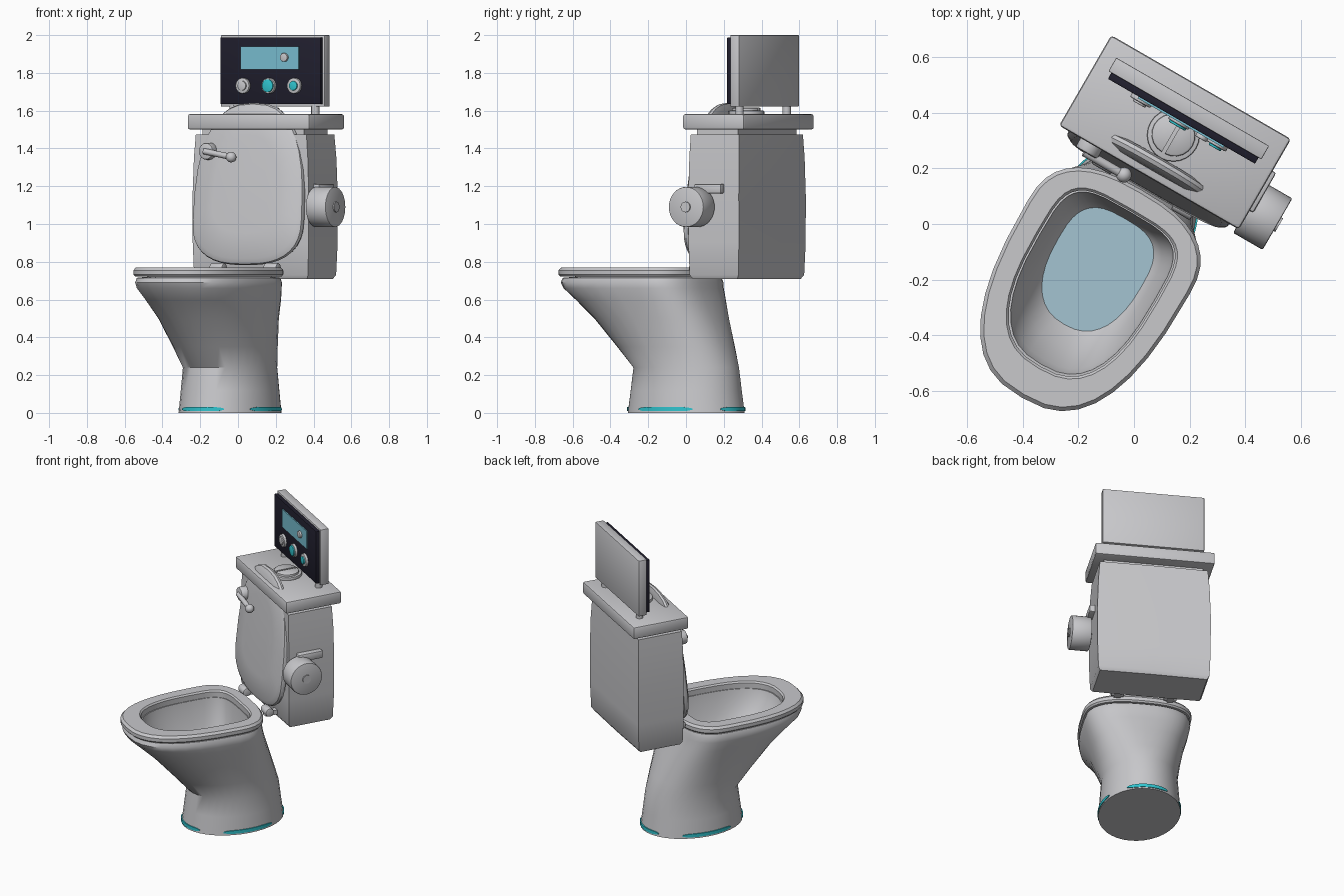
import bpy, bmesh, math
from mathutils import Matrix, Vector

if "Cube" in bpy.data.objects:
    bpy.data.objects.remove(bpy.data.objects["Cube"])

ROT = Matrix.Rotation(math.radians(-30), 4, 'Z')   # whole model is turned 30 degrees
U0 = -0.037                                        # symmetry axis in local x

def material(name, rgb):
    m = bpy.data.materials.new(name)
    m.diffuse_color = (*rgb, 1)
    m.use_nodes = True
    m.node_tree.nodes["Principled BSDF"].inputs["Base Color"].default_value = m.diffuse_color
    return m

WHITE = material("ceramic_grey", (0.58, 0.58, 0.60))
DARK = material("panel_black", (0.014, 0.013, 0.026))
TEAL = material("light_teal", (0.03, 0.56, 0.63))
BLUE = material("screen_blue", (0.19, 0.52, 0.64))
WATER = material("water_blue", (0.37, 0.55, 0.64))

def finish(name, bm, mat, angle=35, bevel=0, segs=2):
    bmesh.ops.recalc_face_normals(bm, faces=bm.faces[:])
    if bevel:
        edges = [e for e in bm.edges if e.calc_face_angle(0) > math.radians(30)]
        bmesh.ops.bevel(bm, geom=edges, offset=bevel, segments=segs, profile=0.5, affect='EDGES')
    me = bpy.data.meshes.new(name)
    bm.to_mesh(me)
    bm.free()
    me.transform(ROT)
    me.materials.append(mat)
    me.polygons.foreach_set("use_smooth", [True] * len(me.polygons))
    me.set_sharp_from_angle(angle=math.radians(angle))
    ob = bpy.data.objects.new(name, me)
    bpy.context.collection.objects.link(ob)
    return ob

def loft(name, rings, mat, loop=False, **kw):
    bm = bmesh.new()
    vs = [[bm.verts.new(p) for p in r] for r in rings]
    n = len(rings[0])
    pairs = list(zip(vs, vs[1:])) + ([(vs[-1], vs[0])] if loop else [])
    for a, b in pairs:
        for i in range(n):
            j = (i + 1) % n
            bm.faces.new((a[i], a[j], b[j], b[i]))
    if not loop:
        bm.faces.new(vs[0])
        if len(vs) > 1:
            bm.faces.new(vs[-1])
    return finish(name, bm, mat, **kw)

def box(name, u, v, z, mat, **kw):
    rings = [[(u[0], v[0], h), (u[1], v[0], h), (u[1], v[1], h), (u[0], v[1], h)] for h in z]
    return loft(name, rings, mat, **kw)

def cyl(name, p0, p1, r, mat, sides=24, **kw):
    p0, p1 = Vector(p0), Vector(p1)
    d = p1 - p0
    bm = bmesh.new()
    m = Matrix.Translation((p0 + p1) / 2) @ d.to_track_quat('Z', 'Y').to_matrix().to_4x4()
    bmesh.ops.create_cone(bm, cap_ends=True, segments=sides, radius1=r, radius2=r,
                          depth=d.length, matrix=m)
    return finish(name, bm, mat, **kw)

def ball(name, p, r, mat):
    bm = bmesh.new()
    bmesh.ops.create_uvsphere(bm, u_segments=16, v_segments=10, radius=r,
                              matrix=Matrix.Translation(p))
    return finish(name, bm, mat)

def egg(w, vf, vb, vc, nf=2.6, nb=2.6, z=0, n=36):
    """Egg outline: half width w, front vf, back vb, widest at vc."""
    pts = []
    for i in range(n):
        t = 2 * math.pi * i / n
        c, s = math.cos(t), math.sin(t)
        e = 2 / (nb if s > 0 else nf)
        length = vb - vc if s > 0 else vc - vf
        pts.append((U0 + w * math.copysign(abs(c) ** e, c),
                    vc + length * math.copysign(abs(s) ** e, s), z))
    return pts

# pedestal and bowl: outside going up, then inside going down
outer = [(0.252, -0.347, 0.307, -0.02, 2, 2, 0), (0.243, -0.33, 0.29, -0.02, 2, 2, 0.12),
         (0.234, -0.314, 0.274, -0.02, 2, 2, 0.24), (0.252, -0.41, 0.235, -0.05, 2.1, 2.2, 0.35),
         (0.283, -0.545, 0.18, -0.09, 2.2, 2.4, 0.5), (0.312, -0.65, 0.14, -0.11, 2.4, 2.6, 0.6),
         (0.326, -0.715, 0.12, -0.12, 2.6, 2.6, 0.66), (0.33, -0.732, 0.115, -0.12, 2.6, 2.6, 0.69),
         (0.322, -0.722, 0.107, -0.12, 2.6, 2.6, 0.715)]
inner = [(0.238, -0.605, 0.03, -0.2, 2.6, 4, 0.725), (0.228, -0.585, 0.025, -0.2, 2.6, 4, 0.66),
         (0.20, -0.51, 0.012, -0.19, 2.6, 3.4, 0.56), (0.172, -0.437, 0, -0.18, 2.4, 3, 0.48),
         (0.10, -0.33, -0.06, -0.18, 2.2, 2.4, 0.41)]
loft("bowl", [egg(*p) for p in outer + inner], WHITE, angle=40)
loft("water", [egg(0.174, -0.439, 0.002, -0.18, 2.4, 3, 0.483)], WATER)

# seat ring
seat = [(0.329, -0.734, 0.112, -0.12, 2.6, 2.6, 0.722), (0.337, -0.744, 0.12, -0.12, 2.6, 2.6, 0.732),
        (0.337, -0.744, 0.12, -0.12, 2.6, 2.6, 0.755), (0.325, -0.73, 0.108, -0.12, 2.6, 2.6, 0.77),
        (0.252, -0.622, 0.042, -0.2, 2.6, 4, 0.77), (0.244, -0.613, 0.034, -0.2, 2.6, 4, 0.76),
        (0.244, -0.613, 0.034, -0.2, 2.6, 4, 0.722)]
loft("seat", [egg(*p) for p in seat], WHITE, loop=True)

# raised seat cover leaning back through the tank lid
tilt = math.atan2(0.085, 0.86)
cover = []
for d, k in ((0.024, 0.92), (0.014, 0.99), (0, 1), (-0.014, 0.985), (-0.028, 0.92), (-0.036, 0.6)):
    ring = []
    for u, v, _ in egg(0.337, -0.744, 0.12, -0.12):
        s = 0.43 + (0.12 - v - 0.43) * k
        ring.append((U0 + (u - U0) * k, 0.15 + s * math.sin(tilt) + d,
                     0.782 + s * math.cos(tilt)))
    cover.append(ring)
loft("seat_cover", cover, WHITE)
for side in (-1, 1):
    u = U0 + side * 0.165
    cyl("hinge", (u - 0.04, 0.14, 0.765), (u + 0.04, 0.14, 0.765), 0.028, WHITE, bevel=0.006)
    box("hinge_arm", (u - 0.02, u + 0.02), (0.12, 0.22), (0.735, 0.765), WHITE)

# four light strips round the foot
for k in range(4):
    rings = []
    for i in range(13):
        f = i / 6 - 1
        t = math.radians(90 * k + 30 * f)
        h = 0.011 * math.sqrt(max(0.1, 1 - f ** 6))
        rings.append([(U0 + (0.252 + o) * math.sin(t), -0.02 - (0.327 + o) * math.cos(t), 0.02 + z)
                      for o, z in ((-0.004, -h), (0.003, -h), (0.003, h), (-0.004, h))])
    loft("foot_light", rings, TEAL)

# tank, slightly bulging
tank = []
for z, w, a, b in ((0.708, 0.335, 0.215, 0.485), (0.73, 0.348, 0.202, 0.5), (0.9, 0.354, 0.198, 0.506),
                   (1.15, 0.355, 0.198, 0.506), (1.35, 0.348, 0.2, 0.503), (1.475, 0.338, 0.203, 0.498)):
    tank.append([(U0 - w, a, z), (U0, a - 0.004, z), (U0 + w, a, z),
                 (U0 + w, b, z), (U0, b + 0.004, z), (U0 - w, b, z)])
loft("tank", tank, WHITE)
box("tank_neck", (U0 - 0.31, U0 + 0.31), (0.225, 0.475), (1.47, 1.51), WHITE)
box("tank_lid", (U0 - 0.374, U0 + 0.374), (0.172, 0.548), (1.5, 1.582), WHITE, bevel=0.012)

# flush lever
cyl("lever_pivot", (-0.277, 0.215, 1.385), (-0.277, 0.135, 1.385), 0.045, WHITE, bevel=0.01)
cyl("lever_rod", (-0.285, 0.135, 1.385), (-0.12, 0.135, 1.355), 0.016, WHITE, sides=12)
ball("lever_tip", (-0.12, 0.135, 1.354), 0.028, WHITE)

# paper roll and holder on the right side
cyl("paper_roll", (0.325, 0.258, 1.09), (0.448, 0.258, 1.09), 0.107, WHITE, sides=32, bevel=0.006)
cyl("roll_hub", (0.3, 0.258, 1.09), (0.455, 0.258, 1.09), 0.028, WHITE)
box("roll_bracket", (0.3, 0.352), (0.25, 0.415), (1.162, 1.212), WHITE, bevel=0.008)

# double flush button on the lid
cyl("button_ring", (U0, 0.348, 1.575), (U0, 0.348, 1.6), 0.095, WHITE, sides=24, bevel=0.006)
for side in (-1, 1):
    def half(r, z):
        return [(U0 + side * (0.006 + r * math.cos(a)), 0.348 + r * math.sin(a), z)
                for a in (math.pi * (i / 10 - 0.5) for i in range(11))]
    loft("flush_button", [half(0.074, 1.595), half(0.072, 1.612), half(0.066, 1.616)], WHITE)

# control display
box("display_case", (U0 - 0.318, U0 + 0.318), (0.431, 0.487), (1.622, 2.0), WHITE, bevel=0.004)
box("display_panel", (U0 - 0.306, U0 + 0.306), (0.406, 0.433), (1.634, 1.988), DARK, bevel=0.003)
box("display_screen", (U0 - 0.178, U0 + 0.178), (0.399, 0.408), (1.818, 1.94), BLUE)
cyl("screen_knob", (0.055, 0.402, 1.882), (0.055, 0.385, 1.882), 0.023, WHITE, bevel=0.004)
for u, r, mat in ((-0.2, 0.026, WHITE), (-0.042, 0.034, TEAL), (0.114, 0.025, TEAL)):
    cyl("dial", (u, 0.41, 1.732), (u, 0.39, 1.732), 0.042, WHITE, bevel=0.005)
    cyl("dial_cap", (u, 0.395, 1.732), (u, 0.382, 1.732), r, mat, bevel=0.003)
for side in (-1, 1):
    u = U0 + side * 0.25
    cyl("display_leg", (u, 0.45, 1.575), (u, 0.45, 1.63), 0.022, WHITE, sides=16)
